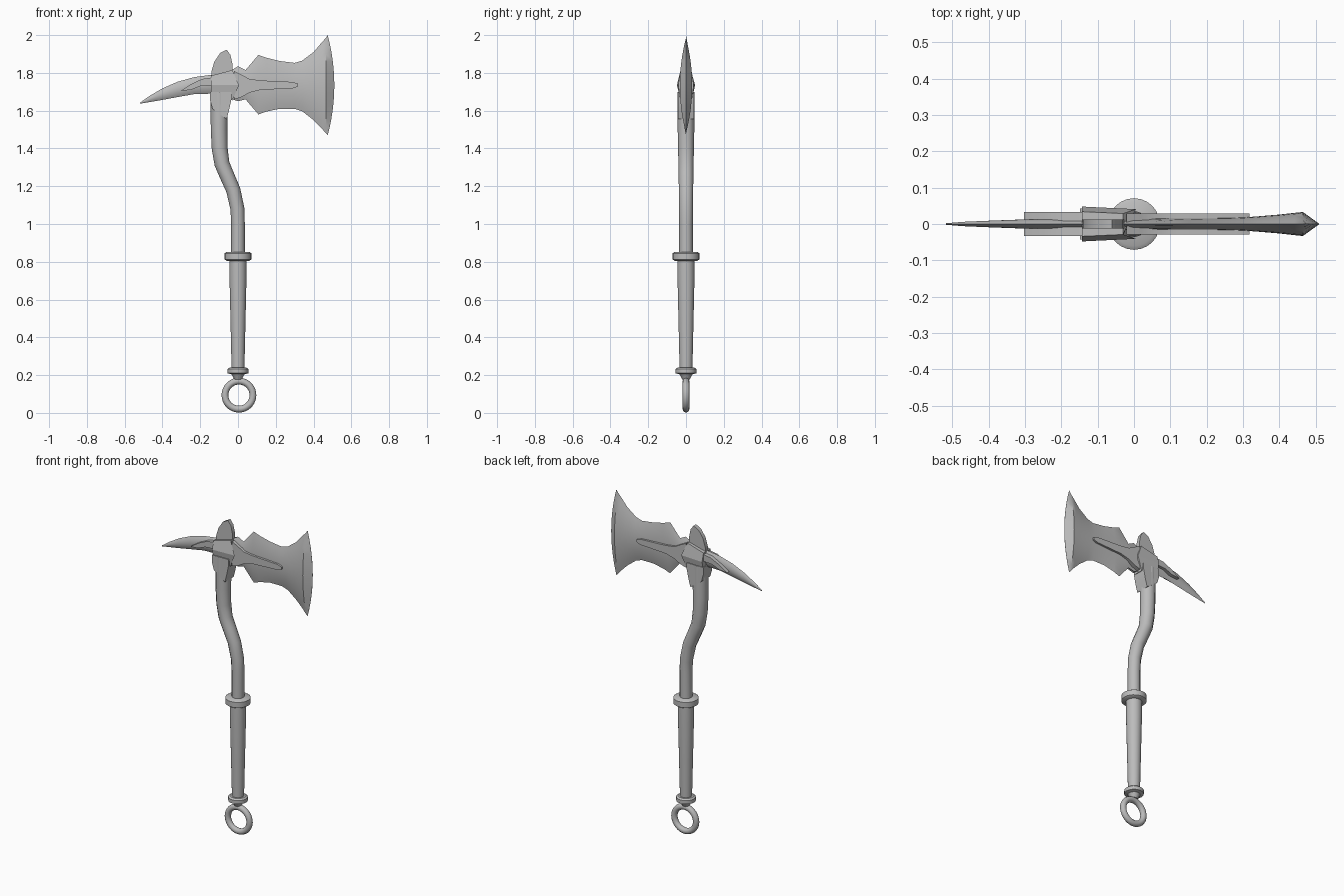
import bpy, bmesh, math

cube = bpy.data.objects.get("Cube")
if cube:
    bpy.data.objects.remove(cube)

steel = bpy.data.materials.new("grey_steel")
steel.use_nodes = True
GREY = (0.5, 0.5, 0.5, 1)
steel.diffuse_color = GREY
steel.node_tree.nodes["Principled BSDF"].inputs["Base Color"].default_value = GREY


def finish(obj, angle=35):
    obj.data.materials.clear()
    obj.data.materials.append(steel)
    bpy.ops.object.select_all(action="DESELECT")
    obj.select_set(True)
    bpy.context.view_layer.objects.active = obj
    bpy.ops.object.shade_smooth_by_angle(angle=math.radians(angle))
    return obj


def from_bmesh(name, bm, angle=35):
    bmesh.ops.remove_doubles(bm, verts=bm.verts, dist=0.0002)
    bmesh.ops.recalc_face_normals(bm, faces=bm.faces)
    mesh = bpy.data.meshes.new(name)
    bm.to_mesh(mesh)
    bm.free()
    obj = bpy.data.objects.new(name, mesh)
    bpy.context.collection.objects.link(obj)
    return finish(obj, angle)


def skin(bm, rings, closed=True):
    """Join equal rings of points with quads and cap both ends."""
    rows = [[bm.verts.new(p) for p in ring] for ring in rings]
    n = len(rows[0])
    for a, b in zip(rows, rows[1:]):
        for i in range(n):
            j = (i + 1) % n
            bm.faces.new((a[i], a[j], b[j], b[i]))
    bm.faces.new(rows[0])
    bm.faces.new(rows[-1])


def lathe(name, profile, sides=24):
    """Turn (radius, z) pairs around the handle axis."""
    bm = bmesh.new()
    skin(bm, [[(r * math.cos(math.tau * i / sides), r * math.sin(math.tau * i / sides), z)
               for i in range(sides)] for r, z in profile])
    return from_bmesh(name, bm)


def lens_loft(name, stations, steps=12):
    """Lens-shaped sections along x: (x, bow, low z, high z, half thickness)."""
    bm = bmesh.new()
    rings = []
    for x, bow, low, high, thick in stations:
        ring = []
        for i in range(2 * steps):
            v = -1 + 2 * (i if i <= steps else 2 * steps - i) / steps
            side = 1 if i < steps else -1
            bulge = 1 - v * v
            ring.append((x + bow * bulge, side * thick * bulge,
                         (low + high) / 2 + v * (high - low) / 2))
        rings.append(ring)
    skin(bm, rings)
    return from_bmesh(name, bm, 40)


def plate(name, outline, half):
    """Extrude an (x, z) outline evenly to both sides of y = 0."""
    bm = bmesh.new()
    skin(bm, [[(x, y, z) for x, z in outline] for y in (-half, half)])
    return from_bmesh(name, bm)


# Hanging ring
bpy.ops.mesh.primitive_torus_add(major_radius=0.074, minor_radius=0.018, major_segments=36,
                                 minor_segments=12, location=(0.005, 0, 0.094),
                                 rotation=(math.pi / 2, 0, 0))
bpy.context.object.name = "hanging_ring"
finish(bpy.context.object)

# Turned handle parts
lathe("pommel", [(0.02, 0.178), (0.035, 0.205), (0.055, 0.21), (0.055, 0.232), (0.045, 0.24)])
lathe("grip", [(0.034, 0.235), (0.04, 0.5), (0.045, 0.72), (0.045, 0.815)])
lathe("collar", [(0.06, 0.805), (0.071, 0.812), (0.071, 0.845), (0.06, 0.852)])

# Bent shaft
curve = bpy.data.curves.new("shaft", "CURVE")
curve.dimensions = "3D"
curve.bevel_depth = 1
curve.bevel_resolution = 4
curve.use_fill_caps = True
path = [(0, 0.84, 0.036), (0, 1.0, 0.036), (-0.003, 1.08, 0.037), (-0.025, 1.18, 0.038),
        (-0.06, 1.26, 0.039), (-0.085, 1.32, 0.04), (-0.097, 1.4, 0.042),
        (-0.1, 1.5, 0.044), (-0.1, 1.7, 0.046)]
spline = curve.splines.new("POLY")
spline.points.add(len(path) - 1)
for point, (x, z, r) in zip(spline.points, path):
    point.co = (x, 0, z, 1)
    point.radius = r
shaft = bpy.data.objects.new("shaft", curve)
bpy.context.collection.objects.link(shaft)
bpy.ops.object.select_all(action="DESELECT")
shaft.select_set(True)
bpy.context.view_layer.objects.active = shaft
bpy.ops.object.convert(target="MESH")
finish(bpy.context.object)

# Axe blade, flaring to a bowed cutting edge
lens_loft("axe_blade", [
    (-0.06, 0, 1.67, 1.8, 0.016), (0, 0, 1.65, 1.835, 0.016), (0.04, 0, 1.66, 1.815, 0.016),
    (0.108, 0, 1.58, 1.895, 0.016), (0.15, 0, 1.595, 1.88, 0.016),
    (0.22, 0, 1.61, 1.863, 0.016), (0.3, 0, 1.61, 1.853, 0.018),
    (0.34, 0, 1.597, 1.865, 0.021), (0.4, 0, 1.55, 1.91, 0.026),
    (0.44, 0.005, 1.51, 1.957, 0.031), (0.465, 0, 1.48, 1.985, 0.033),
    (0.475, 0.035, 1.47, 2.0, 0.0006)])

# Curved back spike
lens_loft("back_spike", [
    (-0.05, 0, 1.69, 1.79, 0.018), (-0.14, 0, 1.69, 1.79, 0.016),
    (-0.23, 0, 1.688, 1.778, 0.014), (-0.32, 0, 1.672, 1.753, 0.012),
    (-0.4, 0, 1.657, 1.718, 0.009), (-0.47, 0, 1.645, 1.677, 0.006),
    (-0.518, 0, 1.637, 1.643, 0.002)])

# Raised ribs over the blade and the spike
plate("blade_rib", [(-0.02, 1.81), (0.02, 1.79), (0.06, 1.768), (0.12, 1.76), (0.29, 1.752),
                    (0.318, 1.742), (0.318, 1.728), (0.29, 1.718), (0.12, 1.71),
                    (0.06, 1.695), (0.02, 1.672), (-0.02, 1.66)], 0.029)
plate("spike_rib", [(-0.12, 1.778), (-0.19, 1.768), (-0.25, 1.74), (-0.303, 1.705),
                    (-0.25, 1.71), (-0.2, 1.73), (-0.12, 1.735)], 0.033)

# Faceted hub: an end section of six points, pointed towards the blade
bm = bmesh.new()
section = [(0.034, 1.815), (0.048, 1.735), (0.036, 1.655)]
rings = []
for x, point, width, low in ((-0.143, 0, 1, 0.03), (-0.03, 0.035, 0.85, 0)):
    half = [(x + (point if i == 1 else 0), y * width, z + (low if i == 2 else -low * (i == 0)))
            for i, (y, z) in enumerate(section)]
    rings.append(half + [(x, -y, z) for x, y, z in reversed(half)])
skin(bm, rings)
from_bmesh("hub", bm, 10)

# Leaf-shaped finial above the hub
plate("top_leaf", [(-0.143, 1.75), (-0.14, 1.81), (-0.125, 1.86), (-0.095, 1.905),
                   (-0.06, 1.923), (-0.04, 1.895), (-0.03, 1.85), (-0.025, 1.75)], 0.012)

# Stepped socket below the hub
plate("socket", [(-0.148, 1.7), (-0.148, 1.655), (-0.135, 1.61), (-0.11, 1.59),
                 (-0.06, 1.555), (-0.048, 1.6), (-0.035, 1.66), (-0.035, 1.7)], 0.043)
